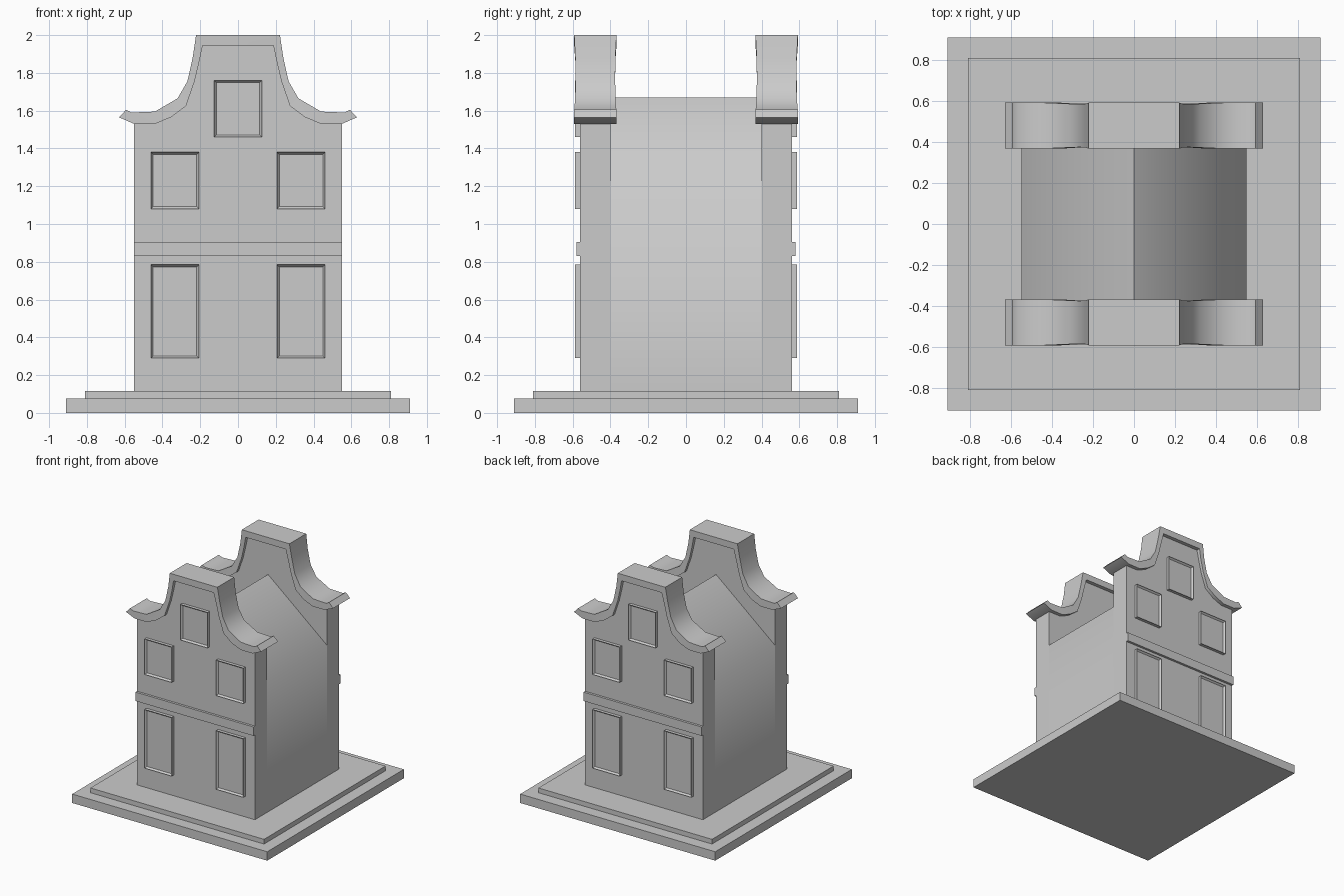
import bpy, bmesh
from math import radians

if "Cube" in bpy.data.objects:
    bpy.data.objects.remove(bpy.data.objects["Cube"])


def finish(name, bm, angle=None):
    bmesh.ops.recalc_face_normals(bm, faces=bm.faces)
    me = bpy.data.meshes.new(name)
    bm.to_mesh(me)
    bm.free()
    ob = bpy.data.objects.new(name, me)
    bpy.context.collection.objects.link(ob)
    if angle:
        bpy.ops.object.select_all(action='DESELECT')
        ob.select_set(True)
        bpy.context.view_layer.objects.active = ob
        bpy.ops.object.shade_smooth_by_angle(angle=radians(angle))
    return ob


def box(name, lo, hi):
    bm = bmesh.new()
    bmesh.ops.create_cube(bm, size=1)
    for v in bm.verts:
        v.co = [(a + b) / 2 + c * (b - a) for a, b, c in zip(lo, hi, v.co)]
    return finish(name, bm)


def prism(name, half, y0, y1, angle=None):
    """Extrude a mirrored half profile (x, z) from y0 to y1."""
    pts = half + [(-x, z) for x, z in reversed(half) if x > 0]
    bm = bmesh.new()
    f = bm.faces.new([bm.verts.new((x, y0, z)) for x, z in pts])
    r = bmesh.ops.extrude_face_region(bm, geom=[f])
    for v in r['geom']:
        if isinstance(v, bmesh.types.BMVert):
            v.co.y = y1
    return finish(name, bm, angle)


# Coping: outer edge, inner edge and half depth at each station
OUTER = [(.222, 2.0), (.24, 1.88), (.268, 1.755), (.32, 1.665), (.44, 1.595), (.565, 1.59), (.592, 1.605)]
INNER = [(.187, 1.945), (.205, 1.86), (.23, 1.755), (.275, 1.625), (.355, 1.565), (.44, 1.53), (.55, 1.53)]
INNER[-1:] = [(.55, 1.53)]
DEPTH = [.112, .106, .105, .107, .112, .112, .112]
TIP = (.63, 1.565)


def coping(name, yc):
    outer, inner, depth = OUTER + [TIP], INNER + [INNER[-1]], DEPTH + [.112]
    stations = list(zip(outer[:-1], inner[:-1], depth))
    stations = [((-o[0], o[1]), (-i[0], i[1]), d) for o, i, d in reversed(stations)] + stations
    bm = bmesh.new()
    rings = []
    for o, i, d in stations:
        rings.append([bm.verts.new((p[0], yc + s, p[1])) for p, s in ((o, -d), (o, d), (i, d), (i, -d))])
    for a, b in zip(rings, rings[1:]):
        for k in range(4):
            bm.faces.new((a[k], a[k - 1], b[k - 1], b[k]))
    # Pointed outer ends
    for ring, s in ((rings[0], -1), (rings[-1], 1)):
        t0, t1 = [bm.verts.new((s * TIP[0], yc + d, TIP[1])) for d in (-.112, .112)]
        bm.faces.new((ring[0], ring[1], t1, t0))
        bm.faces.new((ring[3], ring[2], t1, t0))
        bm.faces.new((ring[0], t0, ring[3]))
        bm.faces.new((ring[1], t1, ring[2]))
    return finish(name, bm, 35)


def window(name, x0, x1, z0, z1, side):
    """Raised block with an inset, recessed pane."""
    bm = bmesh.new()
    y_in, y_out = side * .55, side * .587
    f = bm.faces.new([bm.verts.new((x, y_in, z)) for x, z in ((x0, z0), (x1, z0), (x1, z1), (x0, z1))])
    r = bmesh.ops.extrude_face_region(bm, geom=[f])
    for v in r['geom']:
        if isinstance(v, bmesh.types.BMVert):
            v.co.y = y_out
    front = next(g for g in r['geom'] if isinstance(g, bmesh.types.BMFace))
    bmesh.ops.inset_region(bm, faces=[front], thickness=.017)
    for v in front.verts:
        v.co.y = side * .572
    return finish(name, bm)


# Stepped base
box("base_slab", (-.91, -.91, 0), (.91, .91, .075))
box("base_step", (-.81, -.81, .075), (.81, .81, .115))

# House body with pitched roof
prism("house_body", [(0, 1.67), (.55, 1.22), (.55, .115)], -.4, .4, 60)

# Both gable fronts
wall = [(x, z) for x, z in INNER] + [(.55, .115)]
for side, tag in ((-1, "front"), (1, "back")):
    prism(tag + "_gable_wall", wall, side * .4, side * .56)
    coping(tag + "_gable_coping", side * .48)
    box(tag + "_string_course", (-.55, min(side * .55, side * .58), .83),
        (.55, max(side * .55, side * .58), .905))
    for x0, n in ((-.461, "left"), (.207, "right")):
        window(f"{tag}_{n}_lower_window", x0, x0 + .254, .29, .785, side)
        window(f"{tag}_{n}_upper_window", x0, x0 + .254, 1.08, 1.38, side)
    window(tag + "_attic_window", -.127, .127, 1.46, 1.76, side)
